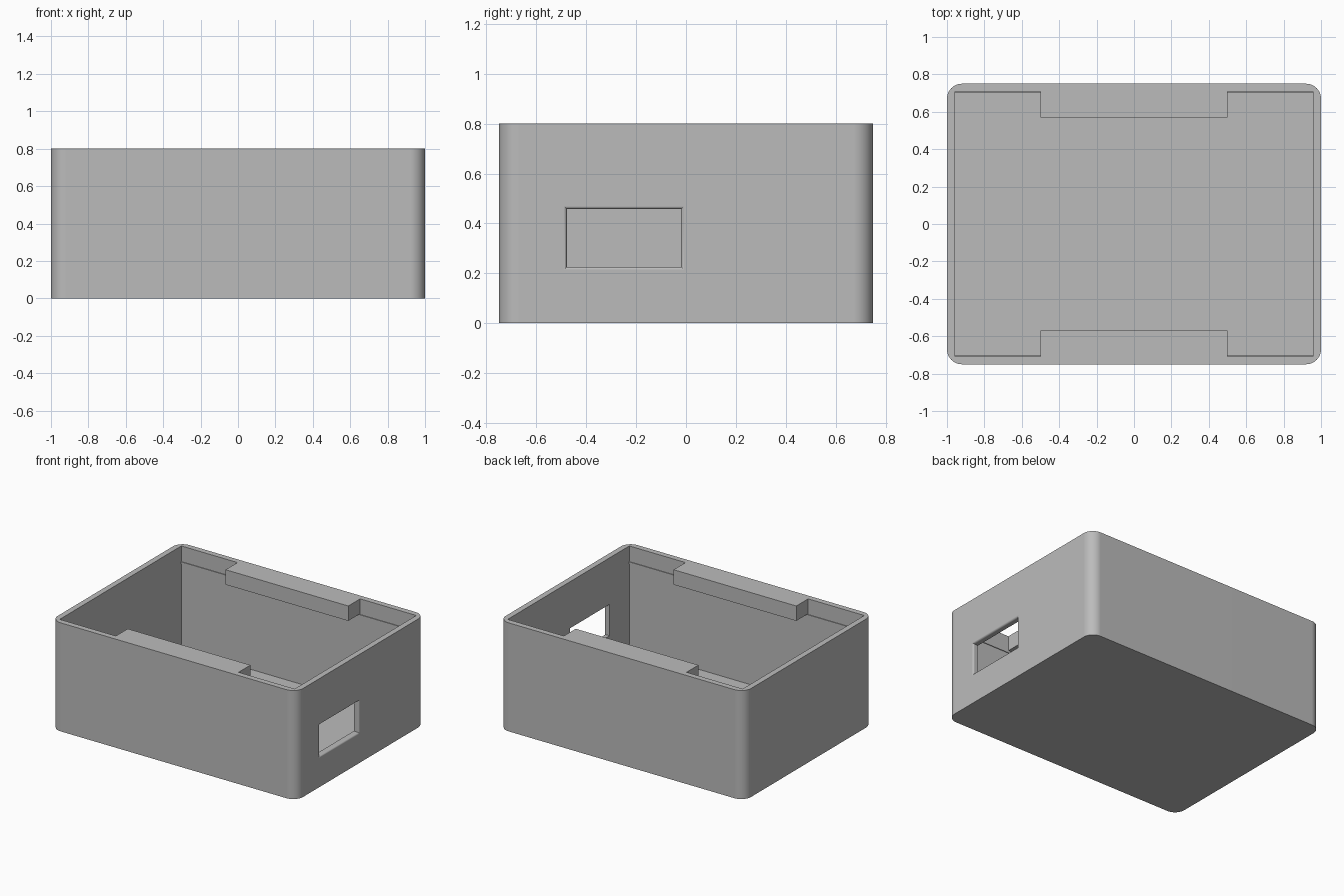
import bpy, bmesh, math
from mathutils import Matrix

if "Cube" in bpy.data.objects:
    bpy.data.objects.remove(bpy.data.objects["Cube"], do_unlink=True)

HALF_X, HALF_Y, HEIGHT = 1.0, 0.75, 0.8
WALL, CORNER, FILLET = 0.042, 0.08, 0.013
IN_X, IN_Y = HALF_X - WALL, HALF_Y - WALL

grey = bpy.data.materials.new("plain grey")
grey.use_nodes = True
colour = (0.5, 0.5, 0.5, 1)
grey.diffuse_color = colour
grey.node_tree.nodes["Principled BSDF"].inputs["Base Color"].default_value = colour


def make_object(name, bm):
    bmesh.ops.recalc_face_normals(bm, faces=bm.faces)
    mesh = bpy.data.meshes.new(name)
    bm.to_mesh(mesh)
    bm.free()
    mesh.materials.append(grey)
    obj = bpy.data.objects.new(name, mesh)
    bpy.context.collection.objects.link(obj)
    return obj


def box(name, low, high):
    bm = bmesh.new()
    size = [h - l for l, h in zip(low, high)]
    mid = [(h + l) / 2 for l, h in zip(low, high)]
    matrix = Matrix.Translation(mid) @ Matrix.Diagonal((*size, 1))
    bmesh.ops.create_cube(bm, size=1, matrix=matrix)
    return make_object(name, bm)


def loft(name, rings):
    """Skin a row of equal rings and cap both ends."""
    bm = bmesh.new()
    rows = [[bm.verts.new(p) for p in ring] for ring in rings]
    for a, b in zip(rows, rows[1:]):
        for i in range(len(a)):
            j = (i + 1) % len(a)
            bm.faces.new((a[i], a[j], b[j], b[i]))
    bm.faces.new(rows[0])
    bm.faces.new(rows[-1])
    return make_object(name, bm)


def cut(target, cutter):
    mod = target.modifiers.new("cut", "BOOLEAN")
    mod.operation, mod.solver, mod.object = "DIFFERENCE", "EXACT", cutter
    bpy.context.view_layer.update()
    graph = bpy.context.evaluated_depsgraph_get()
    result = bpy.data.meshes.new_from_object(target.evaluated_get(graph))
    target.modifiers.clear()
    target.data = result
    bpy.data.objects.remove(cutter, do_unlink=True)


# Outer shell with rounded upright corners
STEPS = 10
outline = []
for quarter, (sx, sy) in enumerate([(1, 1), (-1, 1), (-1, -1), (1, -1)]):
    for i in range(STEPS + 1):
        a = (quarter + i / STEPS) * math.pi / 2
        outline.append((sx * (HALF_X - CORNER) + CORNER * math.cos(a),
                        sy * (HALF_Y - CORNER) + CORNER * math.sin(a)))
shell = loft("box_shell", [[(x, y, z) for x, y in outline] for z in (0, HEIGHT)])

# Square-cornered cavity, open at the top
cut(shell, box("cavity_cutter", (-IN_X, -IN_Y, WALL), (IN_X, IN_Y, HEIGHT + 0.2)))


# Port opening in the left wall, with a rounded outer lip
def port_ring(x, grow):
    y0, y1, z0, z1 = -0.478 - grow, -0.02 + grow, 0.226 - grow, 0.457 + grow
    return [(x, y0, z0), (x, y1, z0), (x, y1, z1), (x, y0, z1)]


rings = [port_ring(HALF_X - 0.1, 0)]
for i in range(7):
    a = i / 6 * math.pi / 2
    rings.append(port_ring(HALF_X - FILLET * (1 - math.sin(a)),
                           FILLET * (1 - math.cos(a))))
rings.append(port_ring(HALF_X + 0.05, FILLET))
cut(shell, loft("port_cutter", rings))

# Smooth corners and lip, keeping flat walls flat
bpy.ops.object.select_all(action="DESELECT")
shell.select_set(True)
bpy.context.view_layer.objects.active = shell
bpy.ops.object.shade_smooth_by_angle(angle=math.radians(30))
weighted = shell.modifiers.new("flat walls", "WEIGHTED_NORMAL")
weighted.keep_sharp = True

# Rim blocks and thin snap ridges on the front and back walls
for side, s in (("front", -1), ("back", 1)):
    def wall_part(name, half, depth, z0, z1):
        ys = sorted((s * IN_Y, s * (IN_Y - depth)))
        box(name, (-half, ys[0], z0), (half, ys[1], z1))

    wall_part(side + "_rim_block", 0.5, IN_Y - 0.57, 0.69, HEIGHT)
    wall_part(side + "_snap_ridge", IN_X, 0.005, 0.67, 0.685)
